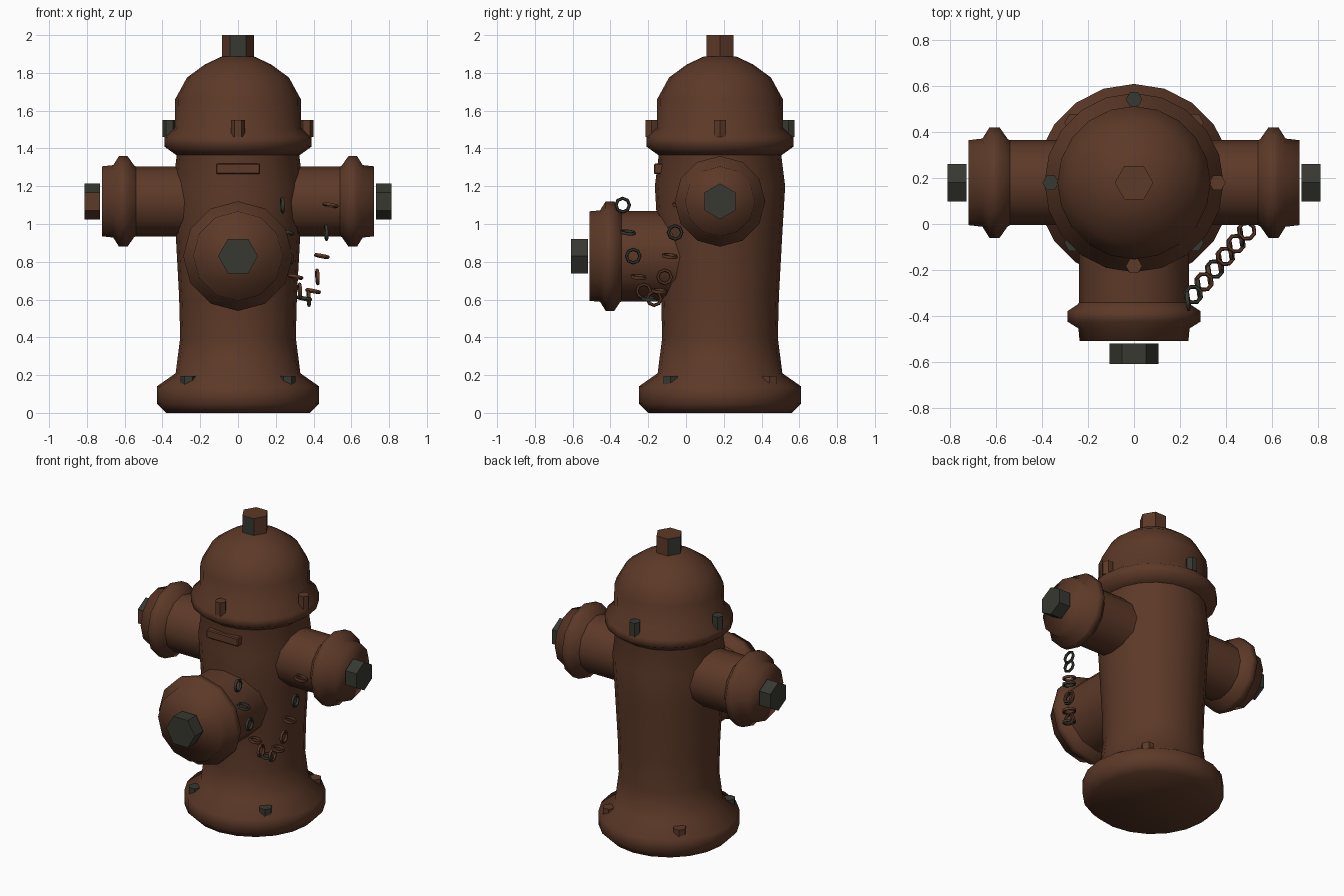
import bpy, bmesh, math
from mathutils import Matrix, Vector

if "Cube" in bpy.data.objects:
    bpy.data.objects.remove(bpy.data.objects["Cube"])

AXIS = Vector((0, 0.18, 0))          # centre line of the barrel


def material(name, rgb):
    m = bpy.data.materials.new(name)
    m.diffuse_color = (*rgb, 1)
    m.use_nodes = True
    m.node_tree.nodes["Principled BSDF"].inputs["Base Color"].default_value = m.diffuse_color
    return m


RUST = material("rust_brown", (0.108, 0.041, 0.021))
IRON = material("dark_iron", (0.040, 0.040, 0.031))


def finish(name, bm, matrix, mats, angle=None, rule=None):
    """Turn a bmesh into an object; rule(face) picks the material index."""
    bmesh.ops.transform(bm, matrix=matrix, verts=bm.verts)
    bmesh.ops.recalc_face_normals(bm, faces=bm.faces)
    bm.normal_update()
    if rule:
        for f in bm.faces:
            f.material_index = int(rule(f))
    mesh = bpy.data.meshes.new(name)
    bm.to_mesh(mesh)
    bm.free()
    for m in mats:
        mesh.materials.append(m)
    ob = bpy.data.objects.new(name, mesh)
    bpy.context.collection.objects.link(ob)
    if angle:
        bpy.ops.object.select_all(action='DESELECT')
        ob.select_set(True)
        bpy.context.view_layer.objects.active = ob
        bpy.ops.object.shade_smooth_by_angle(angle=math.radians(angle))
    return ob


def lathe(name, profile, sides, matrix, mats=(RUST,), angle=100, rule=None):
    """Spin (radius, height) points round local z and cap both ends."""
    bm = bmesh.new()
    rings = []
    for r, h in profile:
        rings.append([bm.verts.new((r * math.cos(2 * math.pi * i / sides),
                                    r * math.sin(2 * math.pi * i / sides), h))
                      for i in range(sides)])
    for a, b in zip(rings, rings[1:]):
        for i in range(sides):
            j = (i + 1) % sides
            bm.faces.new((a[i], a[j], b[j], b[i]))
    bm.faces.new(rings[0][::-1])
    bm.faces.new(rings[-1])
    return finish(name, bm, matrix, mats, angle, rule)


def nut(name, r, h0, h1, matrix, mats=(IRON,), rule=None):
    return lathe(name, [(r, h0), (r, h1)], 6, matrix, mats, None, rule)


# Barrel with flared base
stand = Matrix.Translation(AXIS)
lathe("barrel", [(0.38, 0), (0.43, 0.05), (0.43, 0.14), (0.33, 0.21),
                 (0.306, 0.40), (0.312, 0.62), (0.33, 0.95), (0.345, 1.2),
                 (0.325, 1.36), (0.34, 1.42)], 20, stand)

# Bonnet with rim and dome
lathe("bonnet", [(0.32, 1.36), (0.39, 1.41), (0.39, 1.46), (0.335, 1.51),
                 (0.333, 1.66), (0.27, 1.775), (0.175, 1.845),
                 (0.085, 1.887)], 20, stand)

# Operating nut on top
nut("top_nut", 0.084, 1.87, 2.0, stand, (RUST, IRON),
    lambda f: f.normal.y < -0.9 or (f.normal.x < -0.5 and f.normal.y > 0.3))

# Side outlets: pipe, cap and nut on each side
for side, label in ((1, "right"), (-1, "left")):
    out = (Matrix.Translation(AXIS + Vector((0, 0, 1.12)))
           @ Matrix.Rotation(side * math.pi / 2, 4, 'Y'))
    lathe(label + "_outlet_pipe", [(0.185, 0.2), (0.185, 0.56)], 12, out, angle=40)
    lathe(label + "_outlet_cap", [(0.18, 0.53), (0.19, 0.55), (0.24, 0.585),
                                  (0.24, 0.63), (0.192, 0.66),
                                  (0.185, 0.72)], 12, out)
    nut(label + "_outlet_nut", 0.095, 0.73, 0.812, out, (IRON, RUST),
        lambda f: f.normal.y < -0.5 and f.normal.x > -0.5 and side < 0)

# Large front outlet
front = (Matrix.Translation(AXIS + Vector((0, 0, 0.83)))
         @ Matrix.Rotation(math.pi / 2, 4, 'X'))
lathe("front_outlet_pipe", [(0.24, 0.15), (0.24, 0.56)], 12, front, angle=40)
lathe("front_outlet_cap", [(0.235, 0.515), (0.245, 0.53), (0.29, 0.56),
                           (0.29, 0.605), (0.242, 0.635),
                           (0.237, 0.69)], 12, front)
nut("front_outlet_nut", 0.106, 0.70, 0.79, front)

# Bolts on the bonnet rim and on the base
for i, spot in enumerate(("right", "back", "left", "front")):
    a = i * math.pi / 2
    place = Matrix.Translation(AXIS + Vector((math.cos(a), math.sin(a), 0)) * 0.363)
    nut("rim_bolt_" + spot, 0.036, 1.46, 1.55, place,
        (IRON if spot in ("back", "left") else RUST,))
    a += math.pi / 4
    place = Matrix.Translation(AXIS + Vector((math.cos(a), math.sin(a), 0)) * 0.37)
    nut("base_bolt_%d" % (i + 1), 0.042, 0.12, 0.195, place,
        (IRON if i >= 2 else RUST,))

# Raised blank plate on the front
bm = bmesh.new()
bmesh.ops.create_cube(bm, size=1)
bmesh.ops.scale(bm, vec=(0.235, 0.05, 0.056), verts=bm.verts)
bmesh.ops.bevel(bm, geom=bm.edges[:], offset=0.006, segments=1, affect='EDGES')
finish("front_plate", bm, Matrix.Translation((0, -0.145, 1.292)), (RUST,))


# Hanging chain: alternate links are turned upright and flat
def link(name, matrix, mat, major=0.036, minor=0.009, n=8, m=6):
    bm = bmesh.new()
    ring = []
    for i in range(n):
        a = 2 * math.pi * i / n
        ring.append([])
        for k in range(m):
            b = 2 * math.pi * k / m
            r = major + minor * math.cos(b)
            ring[-1].append(bm.verts.new((r * math.cos(a), r * math.sin(a),
                                          minor * math.sin(b))))
    for i in range(n):
        p, q = ring[i], ring[(i + 1) % n]
        for k in range(m):
            j = (k + 1) % m
            bm.faces.new((p[k], q[k], q[j], p[j]))
    finish(name, bm, matrix, (mat,), 60)


drop = (1.10, 0.955, 0.83, 0.72, 0.645, 0.605)
heights = drop + drop[::-1]
for i, z in enumerate(heights):
    pos = Vector((0.235 + 0.0232 * i, -0.335 + 0.0277 * i, z))
    normal = Vector((1, 0.1, 0.05)) if i % 2 == 0 else Vector((0.2, 0.1, 1))
    turn = normal.to_track_quat('Z', 'Y').to_matrix().to_4x4()
    link("chain_link_%02d" % (i + 1), Matrix.Translation(pos) @ turn,
         IRON if i in (0, 1, 2, 5, 10) else RUST)
